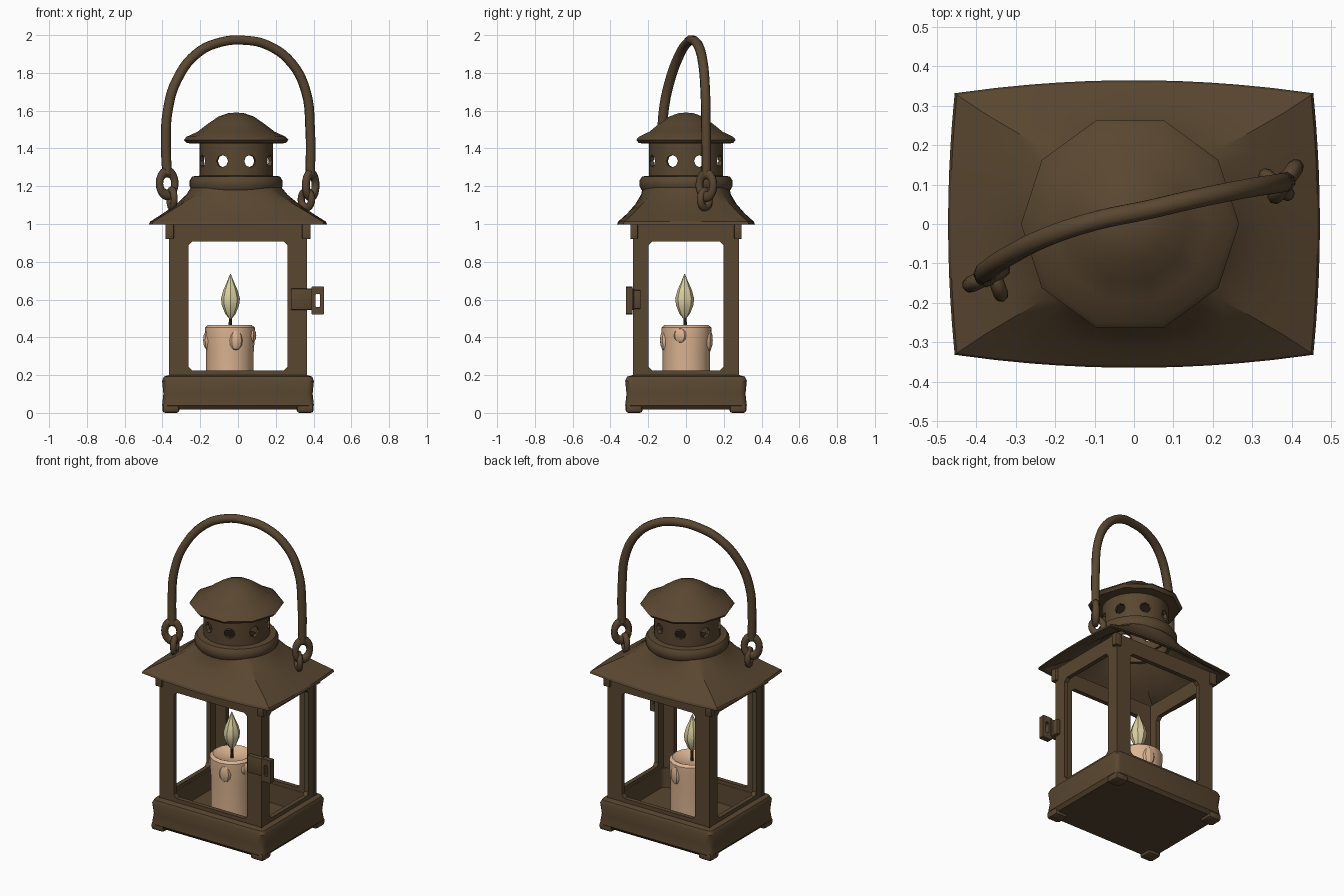
import bpy, bmesh, math
from mathutils import Vector, Matrix

if "Cube" in bpy.data.objects:
    bpy.data.objects.remove(bpy.data.objects["Cube"])


def material(name, rgb):
    m = bpy.data.materials.new(name)
    m.diffuse_color = (*rgb, 1)
    m.use_nodes = True
    m.node_tree.nodes["Principled BSDF"].inputs["Base Color"].default_value = m.diffuse_color
    return m


METAL = material("brown metal", (0.100, 0.062, 0.030))
WAX = material("candle wax", (0.72, 0.46, 0.29))
FIRE = material("pale flame", (0.72, 0.64, 0.36))
WICK = material("dark wick", (0.045, 0.028, 0.016))
TAU = 2 * math.pi
CX = -0.01  # chimney centre


def finish(ob, mat, angle=35):
    ob.data.materials.clear()
    ob.data.materials.append(mat)
    bpy.ops.object.select_all(action='DESELECT')
    ob.select_set(True)
    bpy.context.view_layer.objects.active = ob
    bpy.ops.object.shade_smooth_by_angle(angle=math.radians(angle))
    return ob


def from_bmesh(bm, name, mat, angle=35):
    bmesh.ops.recalc_face_normals(bm, faces=bm.faces[:])
    me = bpy.data.meshes.new(name)
    bm.to_mesh(me)
    bm.free()
    ob = bpy.data.objects.new(name, me)
    bpy.context.collection.objects.link(ob)
    return finish(ob, mat, angle)


def loft(name, rings, mat, closed=False, angle=35):
    """Skin matching rings; closed joins last to first, otherwise ends are capped."""
    bm = bmesh.new()
    vs = [[bm.verts.new(p) for p in r] for r in rings]
    n = len(vs[0])
    for k in range(len(vs) if closed else len(vs) - 1):
        a, b = vs[k], vs[(k + 1) % len(vs)]
        for i in range(n):
            j = (i + 1) % n
            bm.faces.new((a[i], a[j], b[j], b[i]))
    if not closed:
        bm.faces.new(vs[0])
        bm.faces.new(vs[-1])
    return from_bmesh(bm, name, mat, angle)


def lathe(name, profile, seg, x, y, mat, closed=False, angle=35):
    rings = [[(x + r * math.cos(TAU * i / seg), y + r * math.sin(TAU * i / seg), z)
              for i in range(seg)] for r, z in profile]
    return loft(name, rings, mat, closed, angle)


def box(name, x0, x1, y0, y1, z0, z1, mat=METAL, bevel=0.006):
    bm = bmesh.new()
    c = Vector(((x0 + x1) / 2, (y0 + y1) / 2, (z0 + z1) / 2))
    bmesh.ops.create_cube(bm, size=1, matrix=Matrix.Translation(c) @ Matrix.Diagonal(
        (x1 - x0, y1 - y0, z1 - z0, 1)))
    bmesh.ops.bevel(bm, geom=bm.edges[:], offset=bevel, segments=2, affect='EDGES', profile=0.5)
    return from_bmesh(bm, name, mat)


def panel(name, outer, inner, chamfer, place):
    """Plate with a window; outer/inner = (u0, u1, v0, v1); place(u, v, side) gives the point."""
    def ring(r, c):
        a, b, lo, hi = r
        return [(a, lo + c), (a + c, lo), (b - c, lo), (b, lo + c),
                (b, hi - c), (b - c, hi), (a + c, hi), (a, hi - c)]
    o, i = ring(outer, 0.004), ring(inner, chamfer)
    rings = [[place(u, v, s) for u, v in loop] for loop, s in ((o, 0), (o, 1), (i, 1), (i, 0))]
    return loft(name, rings, METAL, closed=True)


# Base tray
def round_rect(a, b, z, r=0.03):
    return [(sx * (a - r) + r * math.cos(t), sy * (b - r) + r * math.sin(t), z)
            for q, (sx, sy) in enumerate(((1, 1), (-1, 1), (-1, -1), (1, -1)))
            for t in [(q + k / 3) * math.pi / 2 for k in range(4)]]


loft("base_tray", [round_rect(a, b, z) for a, b, z in (
    (.35, .27, .018), (.385, .305, .018), (.402, .322, .04), (.395, .315, .10), (.402, .322, .17),
    (.392, .312, .192), (.36, .275, .202), (.335, .25, .202), (.33, .245, .08))], METAL)

# Corner feet and post caps
for sx in (-1, 1):
    for sy in (-1, 1):
        tag = ("left" if sx < 0 else "right") + ("_front" if sy < 0 else "_back")
        box("foot_" + tag, *sorted((sx * .31, sx * .4)), *sorted((sy * .23, sy * .32)), 0, .05, bevel=.015)
        box("post_cap_" + tag, *sorted((sx * .34, sx * .385)), *sorted((sy * .255, sy * .295)), .92, 1.0)

# Window frames: four thin walls forming angle posts
T = 0.028
for s, nm in ((-1, "front"), (1, "back")):
    panel("frame_" + nm, (-.365, .365, .19, 1.005), (-.262, .262, .225, .908), .02,
          lambda u, v, d, s=s: (u, s * (.28 - T * d), v))
for s, nm in ((-1, "left"), (1, "right")):
    panel("frame_" + nm, (-.278, .278, .19, 1.005), (-.198, .198, .225, .908), .02,
          lambda u, v, d, s=s: (s * (.364 - T * d), u, v))

# Latch on the front right post
box("latch_plate", .28, .40, -.308, -.275, .545, .658)
box("latch_side", .36, .388, -.305, -.24, .55, .65)
panel("latch_loop", (.388, .456, .522, .668), (.41, .435, .56, .63), .006,
      lambda u, v, d: (u, -.318 + .035 * d, v))


# Flared roof: bulging rectangle blending into a circle
def roof_ring(z, a, b, w, n=48):
    pts = []
    for i in range(n):
        c, s = math.cos(TAU * i / n), math.sin(TAU * i / n)
        m = max(abs(c), abs(s))
        u, v = c / m, s / m
        rx = a * u * (1 - .035 * v * v)
        ry = b * v * (1 - .09 * u * u)
        pts.append((w * rx + (1 - w) * (a * c + CX), w * ry + (1 - w) * b * s, z))
    return pts


loft("roof", [roof_ring(*r) for r in (
    (.998, .472, .365, 1), (1.012, .466, .36, 1), (1.055, .398, .312, .95), (1.105, .325, .268, .8),
    (1.155, .268, .238, .45), (1.2, .235, .228, 0), (1.19, .2, .2, 0), (1.13, .26, .22, .45),
    (1.07, .33, .265, .85), (1.0, .44, .34, 1))], METAL, closed=True, angle=28)

# Chimney collar
lathe("chimney_collar", ((.19, 1.18), (.235, 1.18), (.246, 1.2), (.246, 1.23), (.232, 1.252),
                         (.19, 1.256)), 32, CX, 0, METAL, closed=True)

# Vented drum: hollow tube with eight round holes
drum = lathe("chimney_drum", ((.195, 1.24), (.195, 1.445), (.175, 1.445), (.175, 1.24)),
             32, CX, 0, METAL, closed=True)
for k in range(4):
    bpy.ops.mesh.primitive_cylinder_add(
        vertices=8, radius=.033, depth=.6, location=(CX, 0, 1.333),
        rotation=(math.pi / 2, 0, math.radians(22.5 + 45 * k)))
    cutter = bpy.context.object
    cutter.hide_render = True
    bpy.context.view_layer.objects.active = drum
    mod = drum.modifiers.new("vent", 'BOOLEAN')
    mod.operation, mod.object, mod.solver = 'DIFFERENCE', cutter, 'EXACT'
    bpy.ops.object.modifier_apply(modifier=mod.name)
    bpy.data.objects.remove(cutter, do_unlink=True)
finish(drum, METAL)

# Ten-sided cap
lathe("chimney_cap", ((.004, 1.435), (.19, 1.425), (.262, 1.428), (.277, 1.445), (.262, 1.462),
                      (.205, 1.488), (.15, 1.53), (.095, 1.568), (.045, 1.586), (.004, 1.59)),
      10, CX, 0, METAL, angle=30)

# Swinging handle
path = ((-.375, -.135, 1.26), (-.382, -.128, 1.42), (-.372, -.118, 1.60), (-.325, -.085, 1.76),
        (-.215, -.03, 1.905), (-.09, .01, 1.963), (.03, .035, 1.973), (.16, .065, 1.945),
        (.285, .09, 1.85), (.36, .102, 1.70), (.382, .106, 1.50), (.383, .108, 1.26))
cu = bpy.data.curves.new("handle", 'CURVE')
cu.dimensions, cu.bevel_depth, cu.bevel_resolution = '3D', .026, 2
cu.resolution_u, cu.use_fill_caps = 5, True
sp = cu.splines.new('BEZIER')
sp.bezier_points.add(len(path) - 1)
for bp, p in zip(sp.bezier_points, path):
    bp.co = p
    bp.handle_left_type = bp.handle_right_type = 'AUTO'
ob = bpy.data.objects.new("handle", cu)
bpy.context.collection.objects.link(ob)
bpy.ops.object.select_all(action='DESELECT')
ob.select_set(True)
bpy.context.view_layer.objects.active = ob
bpy.ops.object.convert(target='MESH')
finish(bpy.context.object, METAL, 50)


# Handle loops hooked into roof eyelets
def ring(name, loc, yaw, major, minor, stretch):
    bpy.ops.mesh.primitive_torus_add(location=loc, rotation=(math.pi / 2, 0, math.radians(yaw)),
                                     major_radius=major, minor_radius=minor,
                                     major_segments=20, minor_segments=8)
    o = bpy.context.object
    o.name, o.scale = name, (1, stretch, 1)
    finish(o, METAL, 50)


ring("handle_loop_left", (-.375, -.135, 1.215), 25, .045, .021, 1.35)
ring("roof_eyelet_left", (-.35, -.145, 1.135), 110, .036, .019, 1.2)
ring("handle_loop_right", (.385, .108, 1.205), 55, .045, .021, 1.35)
ring("roof_eyelet_right", (.362, .10, 1.13), 140, .036, .019, 1.2)

# Candle with wax drips, wick and flame
KX, KY = -.043, .002
lathe("candle", ((.004, .07), (.126, .07), (.126, .32), (.133, .41), (.132, .452), (.115, .466),
                 (.09, .452), (.004, .438)), 16, KX, KY, WAX, angle=30)
for k, (deg, z, h) in enumerate(((190, .385, .05), (285, .385, .055), (75, .385, .06), (345, .41, .04))):
    t = math.radians(deg)
    bpy.ops.mesh.primitive_uv_sphere_add(segments=8, ring_count=6, radius=1, rotation=(0, 0, t),
                                         location=(KX + .122 * math.cos(t), KY + .122 * math.sin(t), z))
    o = bpy.context.object
    o.name, o.scale = f"wax_drip_{k + 1}", (.022, .038, h)
    finish(o, WAX, 30)
lathe("wick", ((.010, .43), (.009, .48), (.007, .54)), 8, KX + .003, -.005, WICK)
lathe("flame", ((.004, .495), (.028, .525), (.046, .57), (.05, .605), (.038, .65), (.018, .695),
                (.002, .735)), 8, KX + .003, -.007, FIRE, angle=30)
